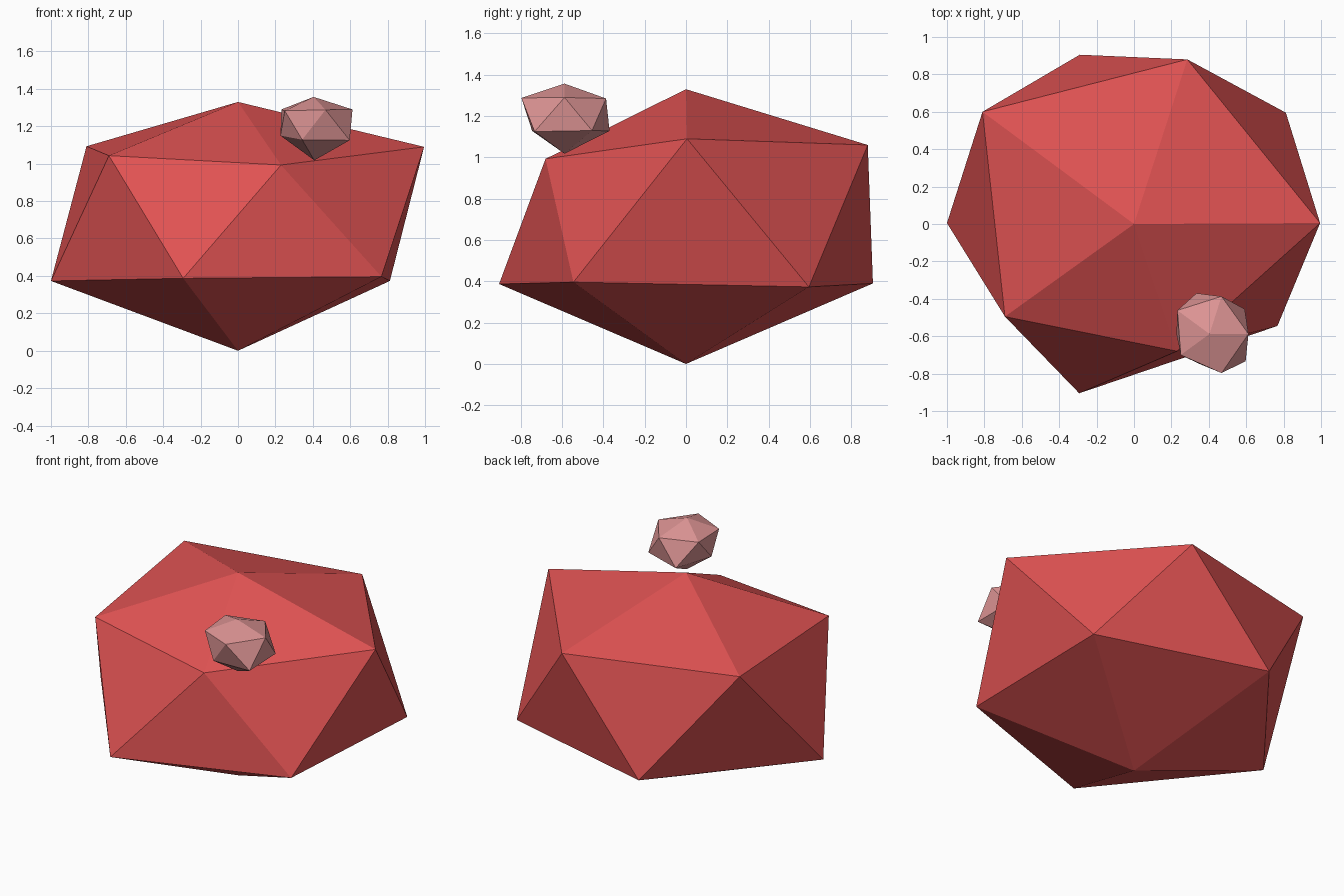
import bpy


def material(name, rgb):
    m = bpy.data.materials.new(name)
    m.diffuse_color = (*rgb, 1)
    return m


def rough_stone(name, top, upper, lower, bottom, mat):
    """Irregular 20-sided stone: two five-point rings, half a step apart, and two tips."""
    verts = [top, *upper, *lower, bottom]
    faces = []
    for i in range(5):
        j = (i + 1) % 5
        u0, u1, l0, l1 = 1 + i, 1 + j, 6 + i, 6 + j
        faces += [(0, u0, u1), (u0, l0, u1), (u1, l0, l1), (11, l1, l0)]
    mesh = bpy.data.meshes.new(name)
    mesh.from_pydata(verts, [], faces)
    mesh.materials.append(mat)
    obj = bpy.data.objects.new(name, mesh)
    bpy.context.collection.objects.link(obj)
    return obj


red = material("red", (0.74, 0.085, 0.085))
pink = material("dusty pink", (0.72, 0.295, 0.295))

# Large stone
rough_stone(
    "large_stone", (0, 0, 1.33),
    [(0.995, 0.005, 1.09), (0.285, 0.88, 1.06), (-0.81, 0.6, 1.093),
     (-0.69, -0.495, 1.043), (0.23, -0.68, 0.993)],
    [(0.812, 0.595, 0.373), (-0.29, 0.905, 0.39), (-1.0, 0.005, 0.373),
     (-0.293, -0.905, 0.387), (0.767, -0.545, 0.396)],
    (0, 0, 0), red)

# Small pebble resting on the front right of the large stone
rough_stone(
    "small_pebble", (0.404, -0.588, 1.357),
    [(0.612, -0.588, 1.29), (0.468, -0.387, 1.285), (0.232, -0.462, 1.29),
     (0.25, -0.70, 1.283), (0.468, -0.797, 1.288)],
    [(0.592, -0.455, 1.13), (0.334, -0.37, 1.128), (0.227, -0.588, 1.15),
     (0.343, -0.745, 1.128), (0.597, -0.733, 1.125)],
    (0.408, -0.588, 1.018), pink)
